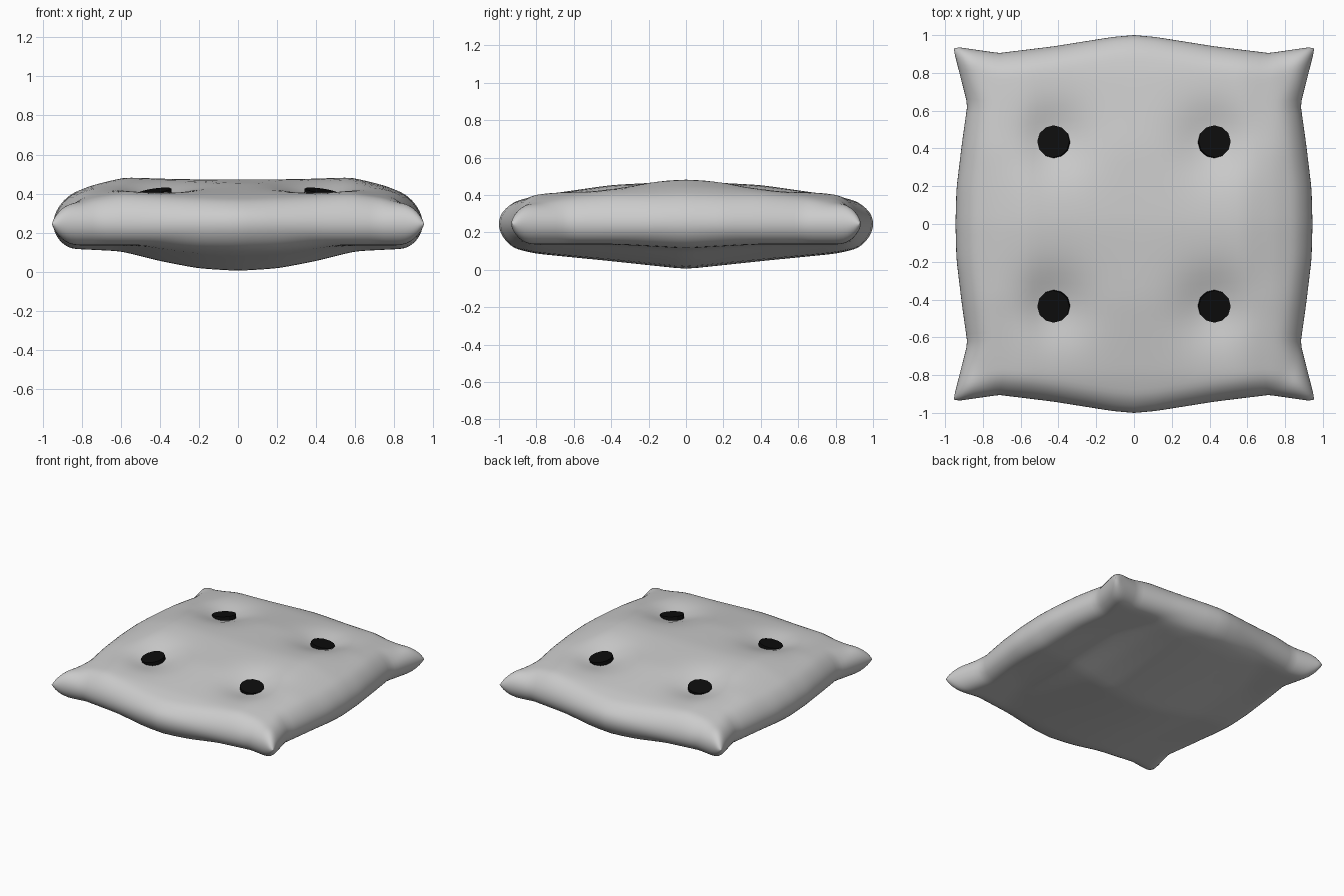
import bpy, bmesh, math
from mathutils import Vector

if "Cube" in bpy.data.objects:
    bpy.data.objects.remove(bpy.data.objects["Cube"])

N = 56
SEAM = 0.245
BX, BY = 0.425, 0.435


def lerp_table(table, t):
    t = abs(t)
    for (a, va), (b, vb) in zip(table, table[1:]):
        if t <= b:
            return va + (vb - va) * (t - a) / (b - a)
    return table[-1][1]


# Outline of the pinched sides, as half width / half depth
HALF_W = [(0, .945), (.2, .94), (.45, .912), (.68, .882), (.97, .95), (1, .953)]
HALF_D = [(0, 1.0), (.12, .99), (.45, .94), (.75, .905), (.97, .935), (1, .93)]
# Thickness above and below the seam
TOP_X = [(0, .97), (.3, .98), (.58, 1.02), (.75, .84), (.9, .58), (1, .45)]
TOP_Y = [(0, .235), (.15, .228), (.4, .215), (.8, .155), (.93, .12), (1, .10)]
LOW_X = [(0, 1), (.2, .95), (.4, .79), (.6, .58), (.85, .53), (1, .45)]
LOW_Y = [(0, .243), (.4, .2), (.8, .16), (.93, .13), (1, .11)]


def edge_roll(d, r=0.11):
    t = 1 - min(max(d, 0) / r, 1)
    return math.sqrt(max(0, 1 - t * t))


def dimple(x, y):
    dx, dy = abs(x) - BX, abs(y) - BY
    return .075 * math.exp(-(dx * dx + dy * dy) / (2 * .13 ** 2))


def surface_point(i, j, side):
    u = math.sin(math.pi / 2 * (2 * i / N - 1))
    v = math.sin(math.pi / 2 * (2 * j / N - 1))
    w, d = lerp_table(HALF_W, v), lerp_table(HALF_D, u)
    x, y = u * w, v * d
    roll = edge_roll(w - abs(x)) * edge_roll(d - abs(y))
    if side > 0:
        h = max(.11, lerp_table(TOP_X, x) * lerp_table(TOP_Y, y) - dimple(x, y))
    else:
        h = max(.11, lerp_table(LOW_X, x) * lerp_table(LOW_Y, y))
    return Vector((x, y, SEAM + side * h * roll))


# Cushion: two puffed sheets that share the seam
bm = bmesh.new()
sheets = {}
for side in (1, -1):
    for i in range(N + 1):
        for j in range(N + 1):
            rim = i in (0, N) or j in (0, N)
            if rim and side < 0:
                sheets[side, i, j] = sheets[1, i, j]
            else:
                sheets[side, i, j] = bm.verts.new(surface_point(i, j, side))
    for i in range(N):
        for j in range(N):
            q = [sheets[side, a, b] for a, b in
                 ((i, j), (i + 1, j), (i + 1, j + 1), (i, j + 1))]
            bm.faces.new(q if side > 0 else q[::-1])
# Soften the folds
for _ in range(2):
    bmesh.ops.smooth_vert(bm, verts=[v for v in bm.verts if not v.is_boundary
                                     and abs(v.co.z - SEAM) > .05],
                          factor=.5, use_axis_z=True)
for f in bm.faces:
    f.smooth = True
mesh = bpy.data.meshes.new("cushion")
bm.to_mesh(mesh)
bm.free()
cushion = bpy.data.objects.new("cushion", mesh)
bpy.context.collection.objects.link(cushion)

# Buttons: thin dark discs leaning outward in the dimples
black = bpy.data.materials.new("button_black")
black.diffuse_color = (.004, .004, .004, 1)
black.use_nodes = True
black.node_tree.nodes["Principled BSDF"].inputs["Base Color"].default_value = black.diffuse_color
for sx in (-1, 1):
    for sy in (-1, 1):
        bpy.ops.mesh.primitive_cylinder_add(
            vertices=12, radius=.086, depth=.03,
            location=(sx * BX, sy * BY, .40),
            rotation=(-sy * math.radians(8), sx * math.radians(8), 0))
        button = bpy.context.object
        button.name = "button"
        button.data.materials.append(black)
